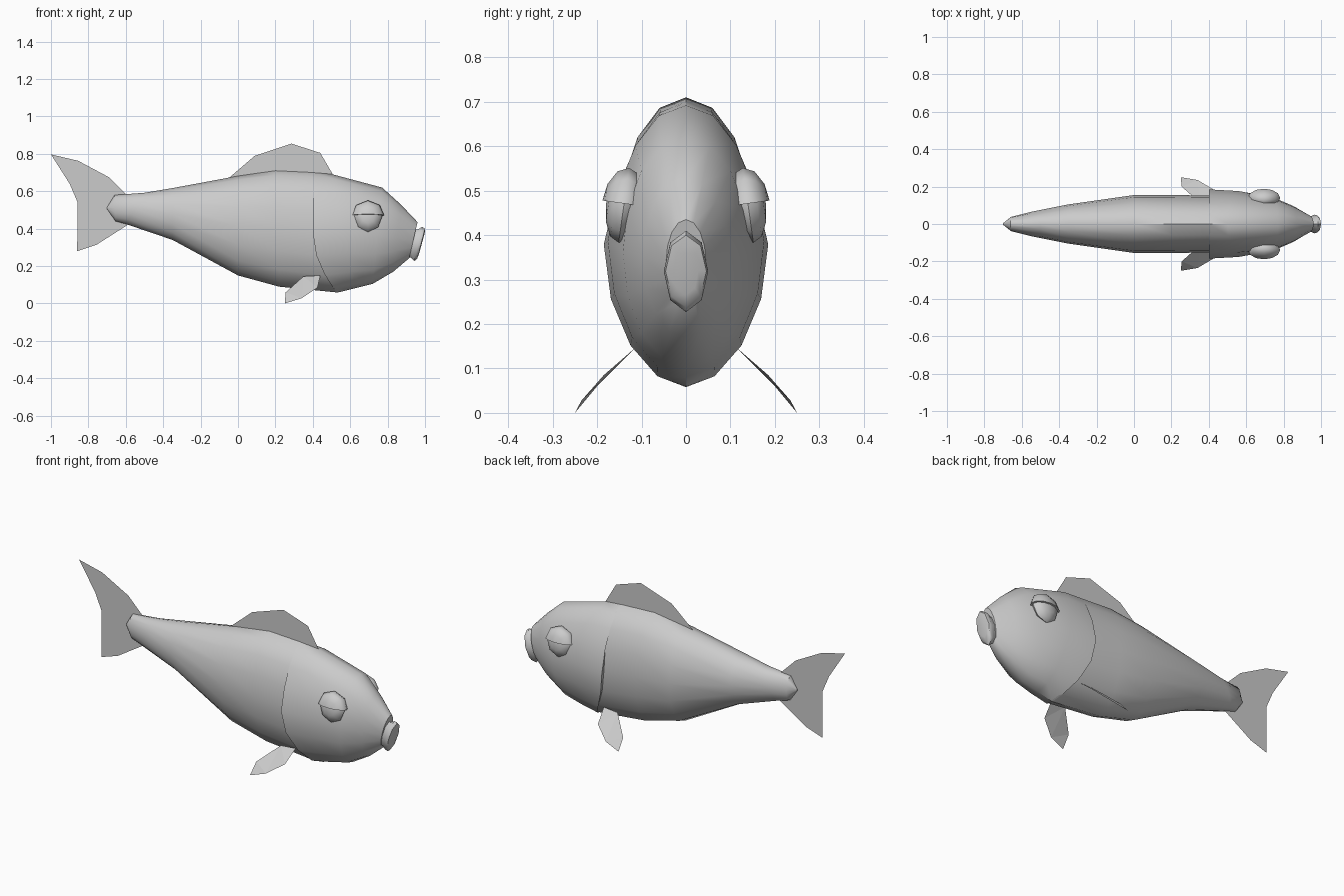
import bpy, bmesh
from math import sin, cos, pi, radians
from mathutils import Matrix

if "Cube" in bpy.data.objects:
    bpy.data.objects.remove(bpy.data.objects["Cube"])


def finish(name, bm, smooth=None):
    bmesh.ops.recalc_face_normals(bm, faces=bm.faces)
    me = bpy.data.meshes.new(name)
    bm.to_mesh(me)
    bm.free()
    ob = bpy.data.objects.new(name, me)
    bpy.context.collection.objects.link(ob)
    if smooth:
        bpy.ops.object.select_all(action='DESELECT')
        bpy.context.view_layer.objects.active = ob
        ob.select_set(True)
        bpy.ops.object.shade_smooth_by_angle(angle=radians(smooth))
    return ob


def loft(name, rings, sides, smooth):
    """Rings: top x, top z, bottom x, bottom z, half width, gill sweep, gill bulge."""
    bm = bmesh.new()
    loops = []
    for xt, zt, xb, zb, w, sweep, bulge in rings:
        loop = []
        for i in range(sides):
            a = 2 * pi * i / sides
            s, c = sin(a), cos(a)
            x = (xt + xb) / 2 + (xt - xb) / 2 * s + (sweep * s * s if s < 0 else 0)
            extra = bulge * max(0, 1 - (1.6 * s if s > 0 else s * s))
            y = w * c + (extra if c > 0 else -extra)
            if abs(c) < 1e-6:
                y = 0
            loop.append(bm.verts.new((x, y, (zt + zb) / 2 + (zt - zb) / 2 * s)))
        loops.append(loop)
    for p, q in zip(loops, loops[1:]):
        for i in range(sides):
            j = (i + 1) % sides
            bm.faces.new((p[i], p[j], q[j], q[i]))
    bm.faces.new(loops[0])
    bm.faces.new(loops[-1])
    return finish(name, bm, smooth)


def sheet(name, points):
    bm = bmesh.new()
    f = bm.faces.new([bm.verts.new(p) for p in points])
    bmesh.ops.triangulate(bm, faces=[f])
    return finish(name, bm)


# Body with a stepped gill cover where the head begins
loft("body", [
    (-0.70, 0.515, -0.70, 0.505, 0.004, 0, 0),
    (-0.66, 0.58, -0.655, 0.44, 0.038, 0, 0),
    (-0.50, 0.592, -0.60, 0.425, 0.065, 0, 0),
    (-0.35, 0.617, -0.35, 0.34, 0.105, 0, 0),
    (0.00, 0.682, 0.00, 0.15, 0.155, 0, 0),
    (0.20, 0.71, 0.22, 0.09, 0.155, 0, 0),
    (0.41, 0.70, 0.41, 0.058, 0.152, 0.13, 0),
    (0.40, 0.70, 0.40, 0.058, 0.157, 0.13, 0.028),
    (0.50, 0.692, 0.62, 0.08, 0.160, 0, 0.016),
    (0.77, 0.62, 0.72, 0.105, 0.142, 0, 0),
    (0.87, 0.53, 0.83, 0.17, 0.097, 0, 0),
    (0.96, 0.435, 0.915, 0.242, 0.045, 0, 0),
], 16, 40)

# Lips
loft("lips", [
    (0.94, 0.40, 0.90, 0.25, 0.040, 0, 0),
    (0.96, 0.395, 0.925, 0.245, 0.040, 0, 0),
    (0.985, 0.41, 0.942, 0.227, 0.050, 0, 0),
    (1.00, 0.40, 0.957, 0.238, 0.046, 0, 0),
    (0.998, 0.375, 0.968, 0.265, 0.028, 0, 0),
], 8, 50)

# Dorsal and tail fins
sheet("dorsal_fin", [(x, 0, z) for x, z in [
    (-0.05, 0.67), (0.09, 0.79), (0.285, 0.855), (0.44, 0.805),
    (0.51, 0.685), (0.22, 0.69)]])
sheet("tail_fin", [(x, 0, z) for x, z in [
    (-1.0, 0.797), (-0.855, 0.763), (-0.69, 0.675), (-0.60, 0.585),
    (-0.59, 0.42), (-0.755, 0.315), (-0.86, 0.28), (-0.835, 0.395),
    (-0.84, 0.50), (-0.90, 0.64)]])

for side, tag in ((-1, "right"), (1, "left")):
    # Lower side fins
    sheet(tag + "_pelvic_fin", [(x, y * side, z) for x, y, z in [
        (0.44, 0.11, 0.15), (0.35, 0.115, 0.145), (0.255, 0.20, 0.06),
        (0.25, 0.25, 0.0), (0.34, 0.235, 0.028), (0.425, 0.185, 0.085)]]
    )

    # Eye and upper eyelid
    tilt = Matrix.Rotation(radians(8) * side, 4, 'X')
    for part, size in (("eye", (0.076, 0.040, 0.084)), ("eyelid", (0.089, 0.050, 0.086))):
        bm = bmesh.new()
        bmesh.ops.create_uvsphere(bm, u_segments=8, v_segments=6, radius=1)
        bmesh.ops.rotate(bm, verts=bm.verts, matrix=Matrix.Rotation(pi / 2, 3, 'X'))
        bmesh.ops.scale(bm, verts=bm.verts, vec=size)
        if part == "eyelid":
            cut = bmesh.ops.bisect_plane(
                bm, geom=bm.verts[:] + bm.edges[:] + bm.faces[:],
                plane_co=(0, 0, 0.005), plane_no=(0, 0, 1), clear_inner=True)
            bmesh.ops.holes_fill(bm, edges=[e for e in bm.edges if e.is_boundary])
        bmesh.ops.transform(bm, verts=bm.verts,
                            matrix=Matrix.Translation((0.695, 0.14 * side, 0.466)) @ tilt)
        finish(tag + "_" + part, bm, 50)
